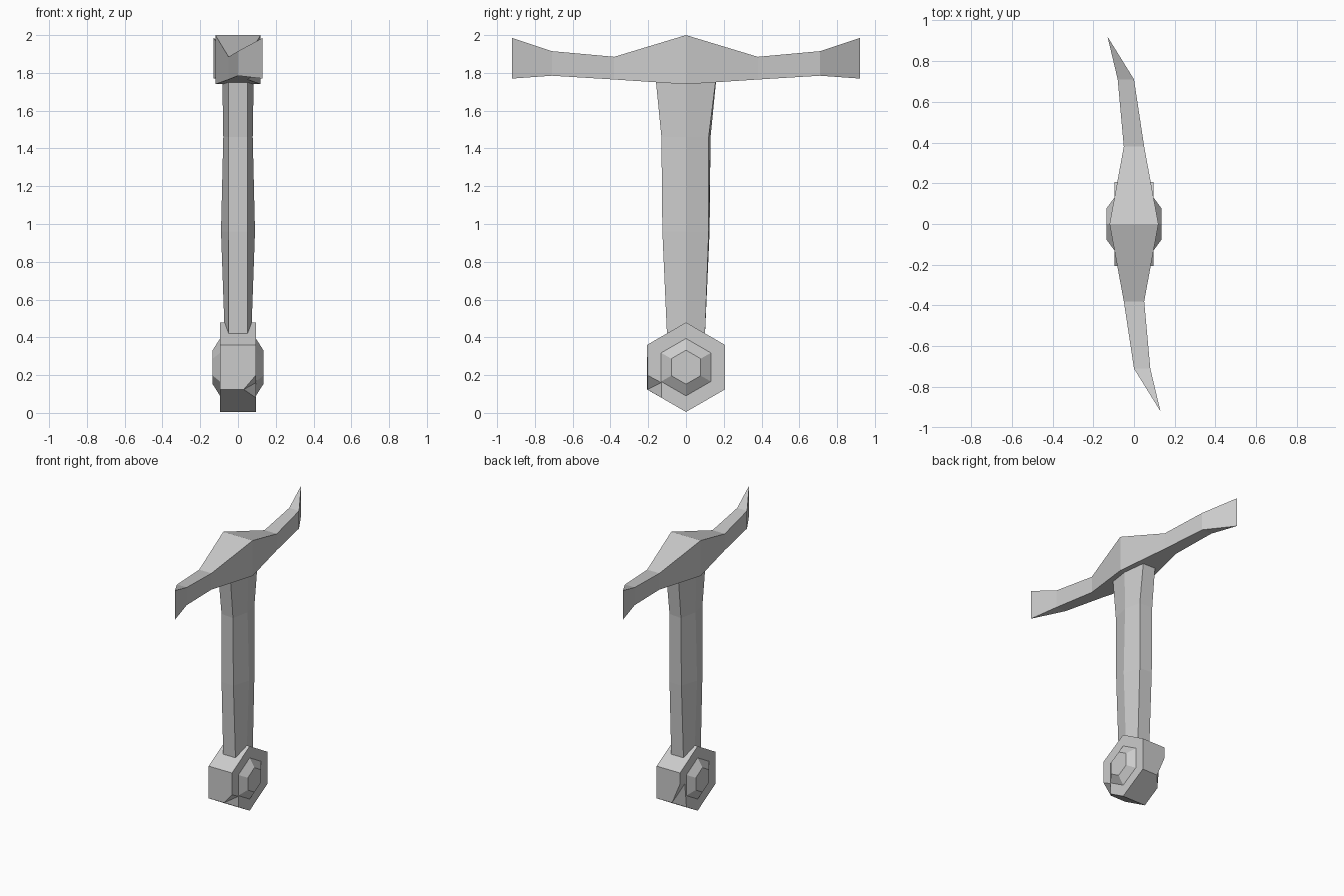
import bpy, bmesh
from math import radians, cos, sin

cube = bpy.data.objects.get("Cube")
if cube:
    bpy.data.objects.remove(cube)

# Single plain grey material
grey = bpy.data.materials.new("plain grey")
grey.use_nodes = True
colour = (0.6, 0.6, 0.6, 1)
grey.diffuse_color = colour
grey.node_tree.nodes["Principled BSDF"].inputs["Base Color"].default_value = colour


def finish(bm, name):
    bmesh.ops.remove_doubles(bm, verts=bm.verts, dist=0.0005)
    bmesh.ops.recalc_face_normals(bm, faces=bm.faces)
    mesh = bpy.data.meshes.new(name)
    bm.to_mesh(mesh)
    bm.free()
    mesh.materials.append(grey)
    obj = bpy.data.objects.new(name, mesh)
    bpy.context.collection.objects.link(obj)
    return obj


def loft(name, rings, caps=True):
    """Join equal-sized rings of points with flat quads."""
    bm = bmesh.new()
    loops = [[bm.verts.new(p) for p in ring] for ring in rings]
    n = len(loops[0])
    for a, b in zip(loops, loops[1:]):
        for i in range(n):
            j = (i + 1) % n
            bm.faces.new((a[i], a[j], b[j], b[i]))
    if caps:
        bm.faces.new(loops[0])
        bm.faces.new(loops[-1])
    return finish(bm, name)


# Crossguard: half profile (y, x min, x max, z min, z max), turned for the other arm
half = [(-0.92, 0.13, 0.13, 1.77, 1.985),
        (-0.71, 0.0, 0.08, 1.785, 1.915),
        (-0.38, -0.05, 0.05, 1.765, 1.885)]
middle = [(0, -0.12, 0.12, 1.74, 2.0)]
turned = [(-y, -x2, -x1, z1, z2) for y, x1, x2, z1, z2 in reversed(half)]
loft("crossguard", [[(x1, y, z1), (x2, y, z1), (x2, y, z2), (x1, y, z2)]
                    for y, x1, x2, z1, z2 in half + middle + turned], caps=False)

# Grip: six-sided, ridged on both broad sides, slightly skewed ends
grip = [(0.40, 0.07, 0.10, 0.10), (0.96, 0.09, 0.125, 0.12),
        (1.46, 0.078, 0.13, 0.12), (1.765, 0.083, 0.16, 0.158)]
loft("grip", [[(0.05, -y, z), (r, 0, z), (0.05, y2, z),
               (-0.05, y, z), (-r, 0, z), (-0.05, -y2, z)] for z, r, y, y2 in grip])

# Pommel: hexagonal block with two chipped lower corners
CZ, W = 0.242, 0.095


def hexagon(x, radius):
    return [(x, radius * cos(radians(90 + 60 * i)),
             CZ + radius * sin(radians(90 + 60 * i))) for i in range(6)]


bm = bmesh.new()
corners = {(s, i): bm.verts.new(p) for s in (1, -1)
           for i, p in enumerate(hexagon(s * W, 0.237))}


def chip(s, i, up, down, upper_z, pit_y, pit_z):
    side = -1 if i == 2 else 1
    edge = side * 0.205
    return {up: bm.verts.new((s * W, edge, upper_z)),
            down: bm.verts.new((s * W, side * 0.13, 0.08)),
            "notch": bm.verts.new((s * 0.03, edge, 0.124)),
            "pit": bm.verts.new((s * W, side * pit_y, pit_z))}


chips = {(1, 2): chip(1, 2, 1, 3, 0.20, 0.13, 0.16),
         (-1, 4): chip(-1, 4, 5, 3, 0.28, 0.15, 0.26)}


def corner(s, i, toward):
    c = chips.get((s, i))
    return [c[toward], c["notch"]] if c else [corners[s, i]]


for i in range(6):
    j = (i + 1) % 6
    bm.faces.new(corner(1, i, j)[::-1] + corner(1, j, i)
                 + corner(-1, j, i)[::-1] + corner(-1, i, j))
for s in (1, -1):
    cap = []
    for i in range(6):
        c = chips.get((s, i))
        cap += [c[(i - 1) % 6], c["pit"], c[(i + 1) % 6]] if c else [corners[s, i]]
    bm.faces.new(cap)
for (s, i), c in chips.items():
    for k in ((i - 1) % 6, (i + 1) % 6):
        bm.faces.new((c[k], c["notch"], c["pit"]))
    bm.verts.remove(corners[s, i])
finish(bm, "pommel")

# Raised tapered bosses on both pommel faces
for s, name in ((1, "left_boss"), (-1, "right_boss")):
    loft(name, [hexagon(s * (W - 0.002), 0.155), hexagon(s * 0.134, 0.09)])
